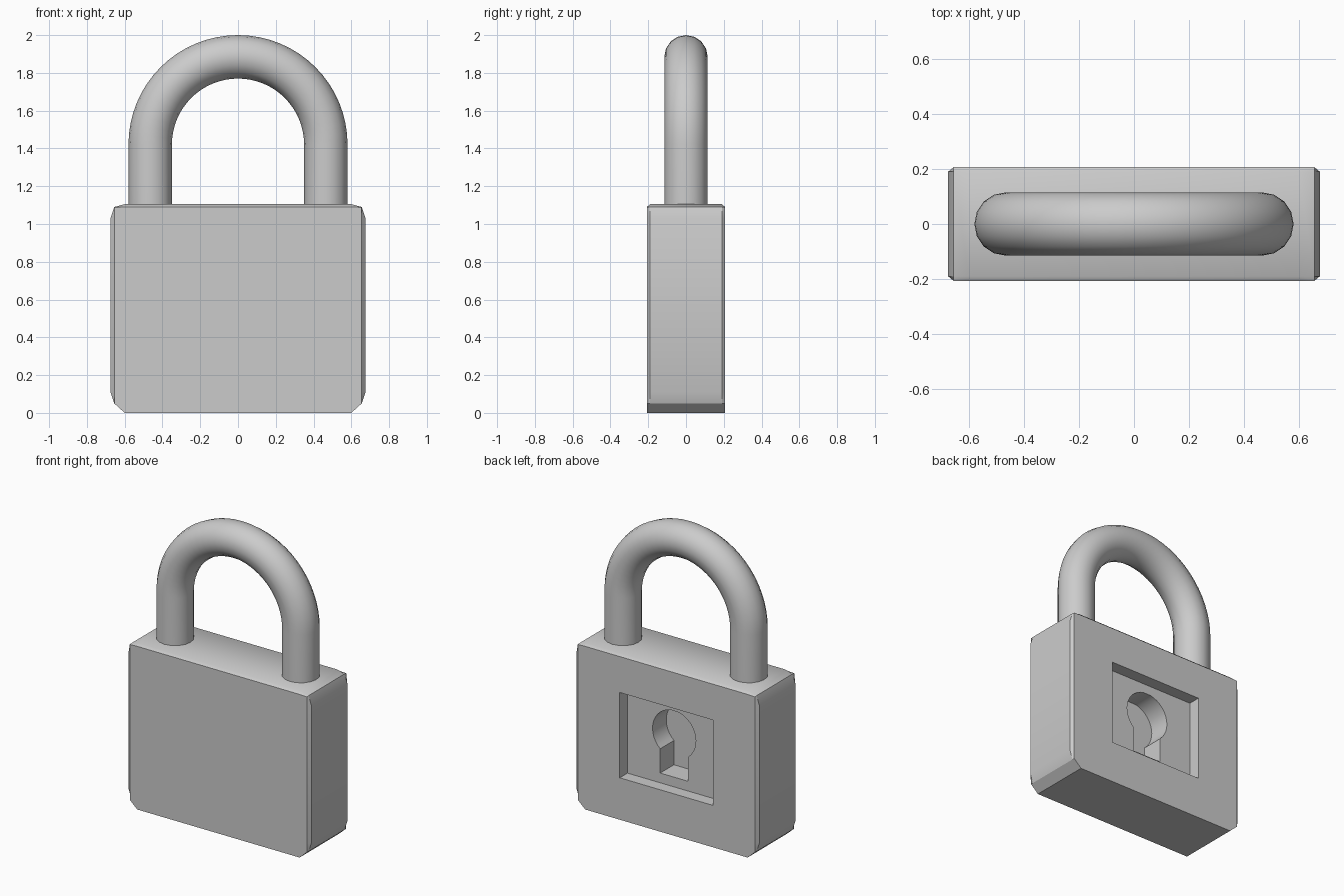
import bpy, bmesh, math

cube = bpy.data.objects.get("Cube")
if cube:
    bpy.data.objects.remove(cube, do_unlink=True)

grey = bpy.data.materials.new("metal grey")
grey.use_nodes = True
colour = (0.6, 0.6, 0.6, 1)
grey.diffuse_color = colour
grey.node_tree.nodes["Principled BSDF"].inputs["Base Color"].default_value = colour


def select(obj):
    bpy.ops.object.select_all(action="DESELECT")
    obj.select_set(True)
    bpy.context.view_layer.objects.active = obj


def loft(name, sections):
    """Solid through matching (y, [(x, z), ...]) outlines, capped at both ends."""
    bm = bmesh.new()
    rings = [[bm.verts.new((x, y, z)) for x, z in pts] for y, pts in sections]
    for a, b in zip(rings, rings[1:]):
        for i in range(len(a)):
            j = (i + 1) % len(a)
            bm.faces.new((a[i], a[j], b[j], b[i]))
    bm.faces.new(rings[0])
    bm.faces.new(rings[-1])
    bmesh.ops.recalc_face_normals(bm, faces=bm.faces)
    mesh = bpy.data.meshes.new(name)
    bm.to_mesh(mesh)
    bm.free()
    mesh.materials.append(grey)
    obj = bpy.data.objects.new(name, mesh)
    bpy.context.collection.objects.link(obj)
    return obj


def mirrored(half):
    return half + [(-x, z) for x, z in reversed(half)]


def carve(target, cutter):
    cutter.hide_render = True
    mod = target.modifiers.new("cut", "BOOLEAN")
    mod.operation = "DIFFERENCE"
    mod.solver = "EXACT"
    mod.object = cutter
    select(target)
    bpy.ops.object.modifier_apply(modifier=mod.name)
    bpy.data.objects.remove(cutter, do_unlink=True)


# Lock body: chamfered block with larger bottom corners
outer = mirrored([(0.6, 0.0), (0.655, 0.05), (0.675, 0.11),
                  (0.675, 1.03), (0.655, 1.09), (0.6, 1.105)])
inner = mirrored([(0.6, 0.0), (0.655, 0.05), (0.655, 0.11),
                  (0.655, 1.03), (0.655, 1.088), (0.6, 1.09)])
body = loft("lock_body", [(-0.207, inner), (-0.19, outer), (0.19, outer), (0.207, inner)])

# Rectangular recess in the back
panel = mirrored([(0.345, 0.28), (0.345, 0.85)])
carve(body, loft("recess_cutter", [(0.125, panel), (0.3, panel)]))

# Keyhole: round hole with a slot running down from it
radius, slot, centre_z = 0.16, 0.103, 0.63
start = -math.acos(slot / radius)
steps = 14
arc = [start + (math.pi / 2 - start) * i / steps for i in range(steps)]
half = [(slot, 0.345)] + [(radius * math.cos(a), centre_z + radius * math.sin(a)) for a in arc]
keyhole = mirrored(half)
carve(body, loft("keyhole_cutter", [(-0.02, keyhole), (0.2, keyhole)]))

# Shackle: round bar along two legs and a half circle
bend, bend_z = 0.465, 1.42
path = [(bend, 1.05)]
path += [(bend * math.cos(math.pi * i / 32), bend_z + bend * math.sin(math.pi * i / 32))
         for i in range(33)]
path += [(-bend, 1.05)]
curve = bpy.data.curves.new("shackle", "CURVE")
curve.dimensions = "3D"
curve.bevel_depth = 0.115
curve.bevel_resolution = 6
curve.use_fill_caps = True
spline = curve.splines.new("POLY")
spline.points.add(len(path) - 1)
for point, (x, z) in zip(spline.points, path):
    point.co = (x, 0, z, 1)
curve.materials.append(grey)
shackle = bpy.data.objects.new("shackle", curve)
bpy.context.collection.objects.link(shackle)
select(shackle)
bpy.ops.object.convert(target="MESH")

for obj in (body, shackle):
    select(obj)
    bpy.ops.object.shade_smooth_by_angle(angle=math.radians(28))
